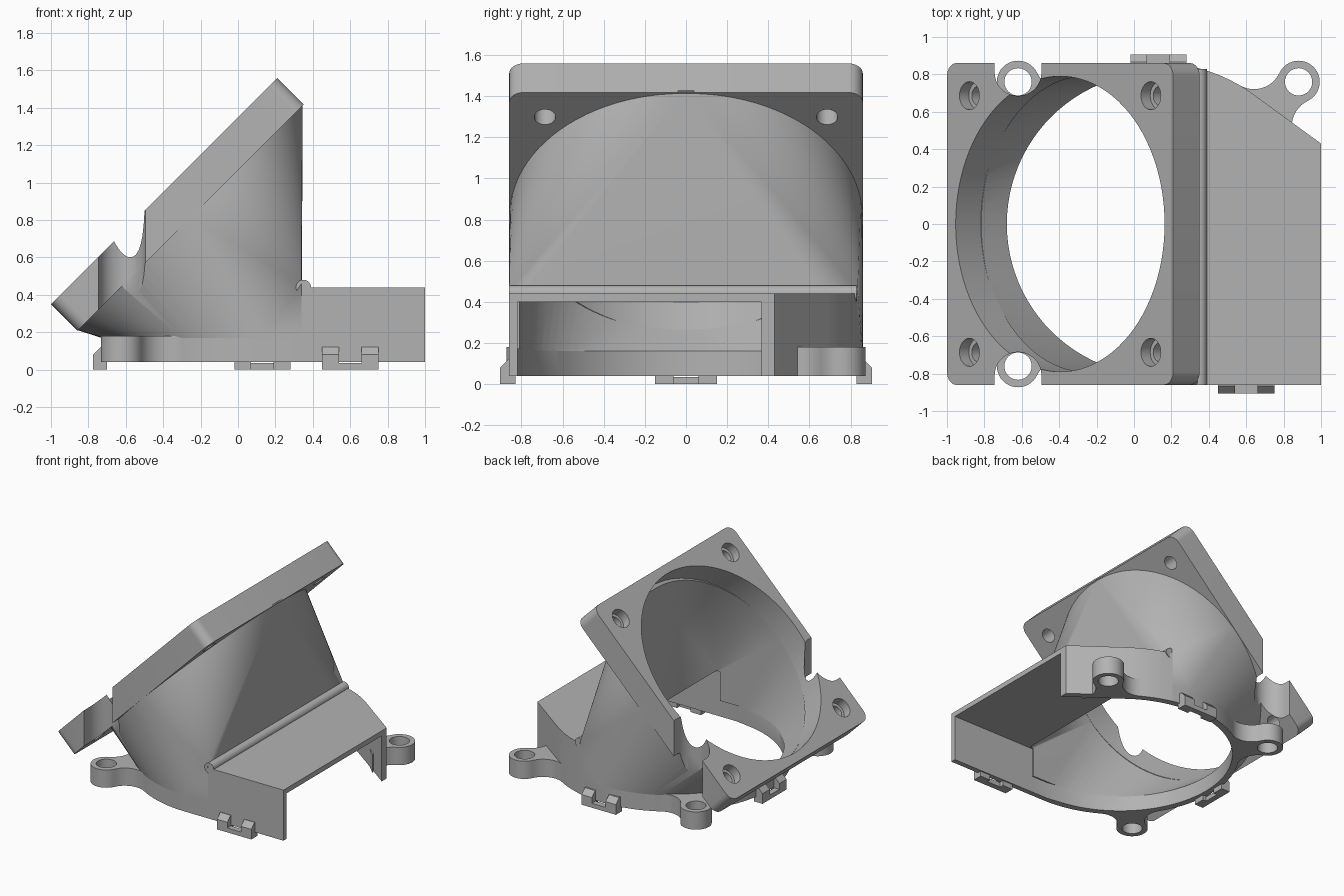
import bpy, bmesh
from math import cos, sin, pi, acos, atan2, hypot, radians
from mathutils import Matrix, Vector

cube = bpy.data.objects.get("Cube")
if cube:
    bpy.data.objects.remove(cube)

grey = bpy.data.materials.new("plain_grey")
grey.use_nodes = True
GREY = (0.45, 0.45, 0.45, 1)
grey.diffuse_color = GREY
grey.node_tree.nodes["Principled BSDF"].inputs["Base Color"].default_value = GREY


def finish(name, bm):
    bmesh.ops.recalc_face_normals(bm, faces=bm.faces)
    mesh = bpy.data.meshes.new(name)
    bm.to_mesh(mesh)
    bm.free()
    mesh.materials.append(grey)
    obj = bpy.data.objects.new(name, mesh)
    bpy.context.collection.objects.link(obj)
    return obj


def hull(name, points):
    """Convex solid around a set of points."""
    bm = bmesh.new()
    for p in points:
        bm.verts.new(p)
    out = bmesh.ops.convex_hull(bm, input=bm.verts)
    loose = [v for v in out["geom_interior"] if isinstance(v, bmesh.types.BMVert)]
    bmesh.ops.delete(bm, geom=loose, context="VERTS")
    bmesh.ops.dissolve_limit(bm, angle_limit=0.002, verts=bm.verts, edges=bm.edges)
    return finish(name, bm)


def ring(x, y, r, n=96):
    return [(x + r * cos(2 * pi * i / n), y + r * sin(2 * pi * i / n)) for i in range(n)]


def at(outline, z, m=Matrix()):
    return [m @ Vector((x, y, z)) for x, y in outline]


def prism(name, outline, z0, z1, m=Matrix()):
    return hull(name, at(outline, z0, m) + at(outline, z1, m))


def cut(obj, cutters):
    for c in cutters:
        mod = obj.modifiers.new("cut", "BOOLEAN")
        mod.operation, mod.solver, mod.object = "DIFFERENCE", "EXACT", c
    graph = bpy.context.evaluated_depsgraph_get()
    mesh = bpy.data.meshes.new_from_object(obj.evaluated_get(graph))
    obj.modifiers.clear()
    obj.data = mesh


CX, R, R_IN = 0.13, 0.86, 0.81      # base ring
WALL_X = 0.34                       # where the duct meets the outlet
helpers, parts = [], []

# Fan plate frame: origin at the centre of the upper face, tilted 45 degrees
tilt = Matrix.Translation((-0.395, 0, 0.955)) @ Matrix.Rotation(radians(-45), 4, "Y")

# Inner air space, used as cutters
outer_foot = ring(CX, 0, R) + [(1, 0.43), (1, -R), (CX, -R)]
inner_foot = ring(CX, 0, R_IN) + [(1.1, 0.295), (1.1, -0.82), (CX, -0.82)]
inner_left = [p for p in ring(CX, 0, R_IN) if p[0] < 0.3]
duct_space = hull("duct_space", at(ring(0, 0, 0.79), -0.16, tilt)
                  + at(inner_left + [(0.3, -R_IN), (0.3, 0.79)], 0.16)
                  + at([(0.3, -R_IN), (0.3, 0.79)], 0.4))
base_space = prism("base_space", inner_foot, -0.1, 0.17)
outlet_space = prism("outlet_space", [p for p in inner_foot if p[0] > 0.27]
                     + [(0.27, -0.82), (0.27, 0.797)], -0.1, 0.4)
air = [duct_space, base_space, outlet_space]
helpers += air

# Screwdriver notches above the two low ears
notches = [prism("notch", ring(-0.62, s * 0.81, 0.125, 48) + ring(-0.62, s, 0.125, 48), 0.181, 1.2)
           for s in (-1, 1)]
helpers += notches

# Fan plate with rounded corners, big bore and countersunk screw holes
corners = [p for sx in (-1, 1) for sy in (-1, 1) for p in ring(sx * 0.785, sy * 0.79, 0.07, 32)]
plate = prism("fan_plate", corners, -0.2, 0, tilt)
holes = [prism("bore", ring(0, 0, 0.79), -0.3, 0.1, tilt)]
for sx in (-1, 1):
    for sy in (-1, 1):
        x, y = sx * 0.686, sy * 0.686
        holes.append(prism("screw_hole", ring(x, y, 0.052, 32), -0.3, 0.1, tilt))
        holes.append(prism("screw_sink", ring(x, y, 0.075, 32), -0.07, 0.1, tilt))
cut(plate, holes + notches)
helpers += holes
parts.append(plate)

# Duct: blend from the tilted circle to the base ring and the outlet edge
left = [p for p in ring(CX, 0, R) if p[0] < WALL_X]
edge = [(WALL_X, -R), (WALL_X, 0.835)]
duct = hull("duct", at(ring(0, 0, R - 0.002), -0.19, tilt) + at(left + edge, 0.17) + at(edge, 0.46))
cut(duct, air + notches)
parts.append(duct)

# Base ring and side outlet
base = prism("base_ring", left + edge, 0.04, 0.17)
cut(base, air)
outlet = prism("side_outlet", [p for p in outer_foot if p[0] > WALL_X] + edge, 0.04, 0.44)
cut(outlet, air)
parts += [base, outlet]

# Rounded bead along the joint
bead_frame = Matrix.Translation((0.35, 0, 0.44)) @ Matrix.Rotation(radians(90), 4, "X")
parts.append(prism("joint_bead", ring(0, 0, 0.04, 32), -0.83, R, bead_frame))


def ear(name, ex, ey, r=0.113, f=0.15, n=12):
    """Screw ear with concave fillets into the base ring."""
    d, a, b = hypot(ex - CX, ey), R + f, r + f
    alpha = acos((a * a + d * d - b * b) / (2 * a * d))
    fx, fy = a * cos(alpha), a * sin(alpha)
    start, end = alpha + pi, atan2(-fy, d - fx) + 2 * pi
    half = []
    for i in range(n + 1):
        t = start + (end - start) * i / n
        half.append((fx + f * cos(t), fy + f * sin(t)))
    tip = end - pi
    for i in range(1, n + 1):
        t = tip * (1 - i / n)
        half.append((d + r * cos(t), r * sin(t)))
    outline = half + [(x, -y) for x, y in reversed(half[:-1])]
    m = Matrix.Translation((CX, 0, 0)) @ Matrix.Rotation(atan2(ey, ex - CX), 4, "Z")
    bm = bmesh.new()
    face = bm.faces.new([bm.verts.new(p) for p in at(outline, 0.04, m)])
    ext = bmesh.ops.extrude_face_region(bm, geom=[face])
    up = [v for v in ext["geom"] if isinstance(v, bmesh.types.BMVert)]
    bmesh.ops.translate(bm, verts=up, vec=(0, 0, 0.14))
    obj = finish(name, bm)
    hole = prism("ear_hole", ring(ex, ey, 0.073, 40), -0.1, 0.3)
    cut(obj, [hole])
    helpers.append(hole)
    parts.append(obj)


ear("ear_back_left", 0.88, 0.76)
ear("ear_back_right", -0.62, 0.76)
ear("ear_front_right", -0.62, -0.76)


def clip(name, x, y, angle):
    """Two chamfered tabs joined by a low bar; local +y points outward."""
    m = Matrix.Translation((x, y, 0)) @ Matrix.Rotation(radians(angle), 4, "Z")
    tab = [(-0.03, 0), (0.045, 0), (0.045, 0.08), (0.005, 0.12), (-0.03, 0.12)]
    bar = [(0, 0), (0.045, 0), (0.045, 0.035), (0, 0.035)]
    for label, prof, x0, x1 in (("tab_a", tab, -0.15, -0.06), ("tab_b", tab, 0.06, 0.15),
                                ("bar", bar, -0.06, 0.06)):
        parts.append(hull(name + "_" + label,
                          [m @ Vector((px, py, pz)) for px in (x0, x1) for py, pz in prof]))


clip("back_clip", CX, R, 0)
clip("front_clip", 0.6, -R, 180)
clip("right_clip", CX - R, 0, 90)

# Remove cutters, then smooth the curved walls
for h in helpers:
    bpy.data.objects.remove(h)
for o in bpy.context.selected_objects:
    o.select_set(False)
for o in parts:
    o.select_set(True)
bpy.context.view_layer.objects.active = parts[0]
bpy.ops.object.shade_smooth_by_angle(angle=radians(25))
